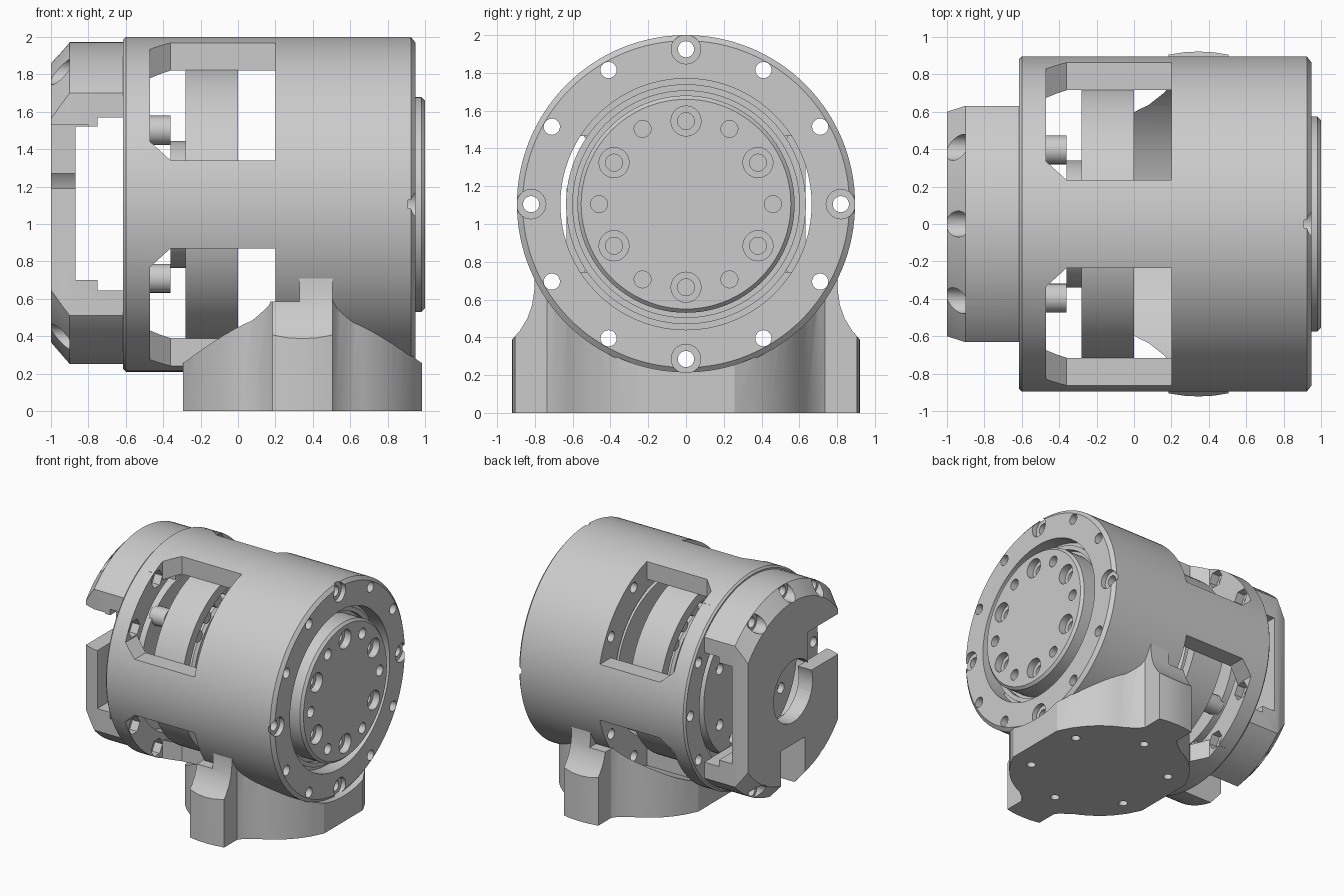
import bpy, bmesh, math
from mathutils import Vector

if "Cube" in bpy.data.objects:
    bpy.data.objects.remove(bpy.data.objects["Cube"])

AX = 1.105                      # height of the main axis (runs along x)
metal = bpy.data.materials.new("light_grey_metal")
metal.diffuse_color = (0.6, 0.6, 0.6, 1)
metal.use_nodes = True
metal.node_tree.nodes["Principled BSDF"].inputs["Base Color"].default_value = metal.diffuse_color


def finish(name, bm):
    bmesh.ops.remove_doubles(bm, verts=bm.verts, dist=1e-5)
    bmesh.ops.recalc_face_normals(bm, faces=bm.faces)
    me = bpy.data.meshes.new(name)
    bm.to_mesh(me)
    bm.free()
    me.materials.append(metal)
    ob = bpy.data.objects.new(name, me)
    bpy.context.collection.objects.link(ob)
    return ob


def lathe_into(bm, prof, cy=0, cz=AX, n=96):
    """Closed (x, radius) profile turned about an axis parallel to x."""
    rings = []
    for i in range(n):
        a = 2 * math.pi * i / n
        rings.append([bm.verts.new((x, cy + r * math.cos(a), cz + r * math.sin(a))) for x, r in prof])
    m = len(prof)
    for i in range(n):
        p, q = rings[i], rings[(i + 1) % n]
        for j in range(m):
            k = (j + 1) % m
            if prof[j][1] > 0 or prof[k][1] > 0:
                bm.faces.new((p[j], p[k], q[k], q[j]))


def lathe(name, prof, n=96):
    bm = bmesh.new()
    lathe_into(bm, prof, n=n)
    return finish(name, bm)


def pins(name, places, prof, n=20):
    """Several turned pins or hole cutters; places are (radius, degrees)."""
    bm = bmesh.new()
    for r, deg in places:
        a = math.radians(deg)
        lathe_into(bm, prof, r * math.cos(a), AX + r * math.sin(a), n)
    return finish(name, bm)


def hull(name, pts):
    bm = bmesh.new()
    for p in pts:
        bm.verts.new(p)
    bmesh.ops.convex_hull(bm, input=bm.verts)
    return finish(name, bm)


def box(name, x, y, z):
    return hull(name, [(a, b, c) for a in x for b in y for c in z])


def prism(name, pts, lo, hi, place):
    """Extrude a 2D outline; place(u, v, w) gives the 3D point."""
    bm = bmesh.new()
    a = [bm.verts.new(place(u, v, lo)) for u, v in pts]
    b = [bm.verts.new(place(u, v, hi)) for u, v in pts]
    bm.faces.new(a)
    bm.faces.new(b)
    for i in range(len(pts)):
        j = (i + 1) % len(pts)
        bm.faces.new((a[i], a[j], b[j], b[i]))
    return finish(name, bm)


def boolean(ob, op, *tools):
    for t in tools:
        m = ob.modifiers.new("cut", 'BOOLEAN')
        m.operation, m.object, m.solver = op, t, 'EXACT'
        bpy.context.view_layer.update()
        me = bpy.data.meshes.new_from_object(ob.evaluated_get(bpy.context.evaluated_depsgraph_get()))
        ob.modifiers.clear()
        ob.data = me
        bpy.data.objects.remove(t)


def cyl(x0, x1, r):
    return [(x0, 0), (x0, r), (x1, r), (x1, 0)]


# Main housing tube with four diagonal windows
housing = lathe("housing", [(-0.615, 0.70), (-0.615, 0.88), (-0.6, 0.895), (0.925, 0.895),
                            (0.95, 0.865), (0.95, 0.665), (0.2, 0.665), (0.2, 0.753),
                            (-0.47, 0.753), (-0.47, 0.70)], n=128)
for sy in (1, -1):
    for sz in (1, -1):
        pts = [(x, sy * b, AX + sz * c) for x, lo in ((-0.47, 0.335), (-0.36, 0.235), (0.2, 0.235))
               for b in (lo, 1.0) for c in (lo, 1.0)]
        boolean(housing, 'DIFFERENCE', hull("window_cutter", pts))
# Bolt holes in the rim, counterbored at the quarters, hex pockets in the window ends
OFF_QUARTER = [(0.82, a) for a in range(0, 360, 30) if a % 90]
boolean(housing, 'DIFFERENCE',
        pins("bolt_hole_cutter", OFF_QUARTER, cyl(-1.1, 1.1, 0.043)),
        pins("hex_pocket_cutter", OFF_QUARTER, cyl(-0.54, -0.4, 0.075), 6),
        pins("counterbore_cutter", [(0.82, a) for a in range(0, 360, 90)],
             [(-1.1, 0), (-1.1, 0.043), (0.91, 0.043), (0.91, 0.078), (1.1, 0.078), (1.1, 0)]))

# Output flange with its ring of holes
flange = lathe("output_flange", [(0.2, 0), (0.2, 0.635), (0.86, 0.635), (0.86, 0.6), (0.82, 0.6), (0.82, 0.575),
                                 (0.98, 0.575), (1.0, 0.555), (1.0, 0)])
boolean(flange, 'DIFFERENCE',
        pins("large_hole_cutter", [(0.44, a) for a in range(30, 390, 60)],
             [(0.85, 0), (0.85, 0.045), (0.94, 0.045), (0.94, 0.08), (1.1, 0.08), (1.1, 0)]),
        pins("small_hole_cutter", [(0.46, a) for a in range(0, 360, 60)], cyl(0.9, 1.1, 0.045)))

# Web that carries the output flange, open at the sides
web = lathe("bearing_web", [(0.76, 0.62), (0.83, 0.62), (0.83, 0.67), (0.76, 0.67)])
boolean(web, 'DIFFERENCE', box("web_cutter", (0.7, 0.9), (-1, 1), (AX - 0.36, AX + 0.36)))

# Motor inside the windows
lathe("stator_ring", [(-0.28, 0.67), (-0.28, 0.755), (0, 0.755), (0, 0.67)])
lathe("rotor", [(-0.26, 0), (-0.26, 0.56), (-0.24, 0.58), (-0.04, 0.58), (-0.02, 0.56), (-0.02, 0)])
bm = bmesh.new()
for i in range(24):
    a = math.pi * i / 12 + 0.13
    if abs(math.sin(a)) > 0.55:
        lathe_into(bm, cyl(-0.25, -0.02, 0.05), 0.625 * math.cos(a), AX + 0.625 * math.sin(a), 12)
finish("stator_coils", bm)
lathe("shaft", cyl(-0.5, 0.25, 0.2), 48)
lathe("shaft_collar", cyl(-0.36, -0.25, 0.34), 64)

# Inner plate with standoffs at the capped end
plate = lathe("inner_plate", [(-0.6, 0.2), (-0.6, 0.62), (-0.47, 0.62), (-0.47, 0.2)])
boolean(plate, 'DIFFERENCE',
        pins("plate_hole_cutter", [(0.47, a) for a in range(0, 360, 30) if a % 90], cyl(-0.7, -0.55, 0.045)))
pins("standoffs", [(0.56, a) for a in (45, 135, 225, 315)], cyl(-0.5, -0.36, 0.078))
for s in (1, -1):
    box("plate_bridge", (-0.6, -0.48), (-0.15, 0.15), (AX + s * 0.6, AX + s * 0.72))

# End cap: chamfered disc with flat sides, hollowed behind its face
cap = lathe("end_cap", [(-1.0, 0), (-1.0, 0.755), (-0.9, 0.868), (-0.61, 0.868), (-0.61, 0)])
boolean(cap, 'INTERSECT', hull("side_flats", [(x, s * y, z) for x, y in ((-1.01, 0.597), (-0.9, 0.632), (-0.5, 0.632))
                                              for s in (1, -1) for z in (0, 2.2)]))
boolean(cap, 'DIFFERENCE',
        box("cavity_cutter", (-0.87, -0.5), (-1, 1), (0.70, 1.52)),
        box("cavity_step_cutter", (-0.75, -0.5), (-1, 1), (0.645, 1.57)),
        pins("bore_cutter", [(0, 0)], cyl(-1.1, -0.8, 0.26), 48),
        # open notch from the bore to one side, and a cable slot at the bottom
        box("side_notch_cutter", (-1.1, -0.8), (-1, -0.2), (1.19, 1.53)),
        box("bottom_slot_cutter", (-1.1, -0.5), (-0.16, 0.16), (0.1, 0.66)),
        pins("cap_screw_cutter", [(0.82, a) for a in (60, 90, 120, 240, 300)],
             [(-1.1, 0), (-1.1, 0.07), (-0.9, 0.07), (-0.9, 0.043), (-0.5, 0.043), (-0.5, 0)]))

# Base: round foot trimmed front to back, with an ear on each side
CX, R = 0.345, 0.69
half = []
for i in range(25):                                   # outline from +x round to -x
    x = 0.985 - 1.28 * i / 24
    if not 0.12 < x < 0.57:
        half.append((x, math.sqrt(R * R - (x - CX) ** 2)))
right = [p for p in half if p[0] > CX]
left = [p for p in half if p[0] < CX]
ear = [(0.53, 0.70), (0.505, 0.735), (0.505, 0.905), (0.425, 0.918), (CX, 0.922), (0.265, 0.918),
       (0.185, 0.905), (0.185, 0.735), (0.165, 0.705)]
top = right + ear + left
outline = top + [(x, -y) for x, y in reversed(top)]
base = prism("base", outline, 0, 0.72, lambda u, v, w: (u, v, w))
# Side profile that slopes the ears into the housing
sweep = [(0.95, -0.1), (0.95, 0.355), (0.88, 0.435), (0.84, 0.5), (0.815, 0.57), (0.803, 0.65), (0.80, 0.8)]
boolean(base, 'INTERSECT',
        prism("base_sweep", sweep + [(-y, z) for y, z in reversed(sweep)], -0.6, 1.2, lambda u, v, w: (w, u, v)))
boolean(base, 'DIFFERENCE', lathe("bore_clearance", cyl(-1, 1.3, 0.888), 128),
        box("ear_step_cutter", (0.0, 0.33), (-1, 1), (0.585, 1)))
bm = bmesh.new()
for i in range(6):
    a = math.radians(30 + 60 * i)
    bmesh.ops.create_cone(bm, cap_ends=True, segments=16, radius1=0.035, radius2=0.035, depth=0.3)
    bmesh.ops.translate(bm, verts=bm.verts[-32:], vec=Vector((CX + 0.53 * math.cos(a), 0.53 * math.sin(a), 0)))
boolean(base, 'DIFFERENCE', finish("foot_hole_cutter", bm))

# Smooth the turned surfaces, keep machined edges sharp
for ob in bpy.context.scene.objects:
    ob.select_set(True)
    bpy.context.view_layer.objects.active = ob
bpy.ops.object.shade_smooth_by_angle(angle=math.radians(25))
